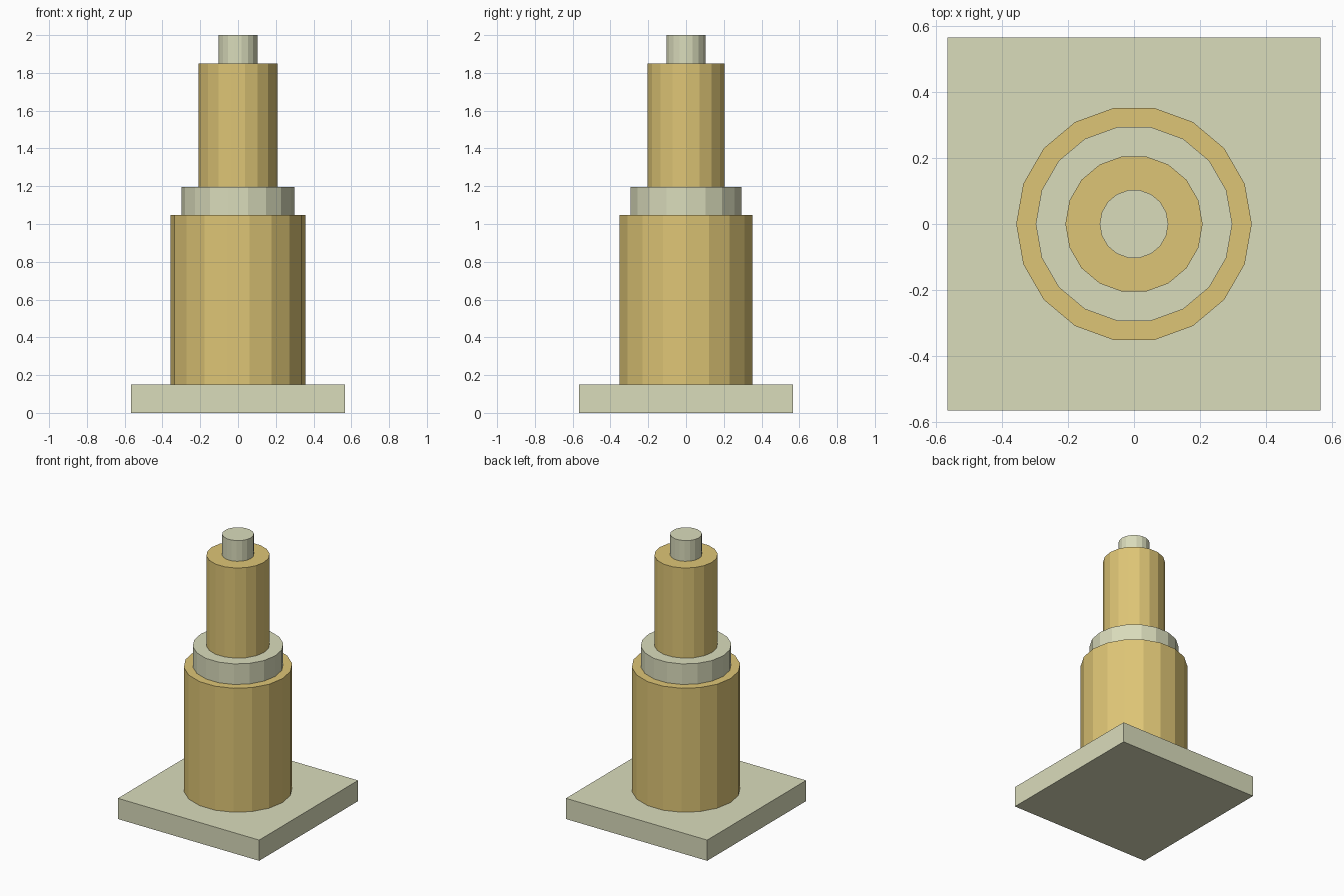
import bpy
import math

if "Cube" in bpy.data.objects:
    bpy.data.objects.remove(bpy.data.objects["Cube"])


def material(name, rgb):
    m = bpy.data.materials.new(name)
    m.diffuse_color = (*rgb, 1.0)
    m.use_nodes = True
    m.node_tree.nodes["Principled BSDF"].inputs["Base Color"].default_value = m.diffuse_color
    return m


pale = material("pale_stone", (0.70, 0.715, 0.50))
gold = material("gold_stone", (0.73, 0.56, 0.18))

# Square base plate
BASE_HALF, BASE_TOP = 0.566, 0.15
bpy.ops.mesh.primitive_cube_add(size=1, location=(0, 0, BASE_TOP / 2))
base = bpy.context.object
base.name = "base_plate"
base.scale = (2 * BASE_HALF, 2 * BASE_HALF, BASE_TOP)
bpy.ops.object.transform_apply(location=False, rotation=False, scale=True)
base.data.materials.append(pale)


# Flat-shaded 18-sided drum with a vertex on the x axis
def drum(name, radius, z0, z1, mat):
    bpy.ops.mesh.primitive_cylinder_add(
        vertices=18, radius=radius, depth=z1 - z0,
        location=(0, 0, (z0 + z1) / 2), rotation=(0, 0, math.pi / 2))
    ob = bpy.context.object
    ob.name = name
    ob.data.materials.append(mat)


# Stacked drums, bottom to top
z = BASE_TOP
for name, radius, top, mat in (
    ("lower_column", 0.357, 1.048, gold),
    ("middle_collar", 0.298, 1.197, pale),
    ("upper_column", 0.208, 1.85, gold),
    ("top_pin", 0.104, 2.0, pale),
):
    drum(name, radius, z, top, mat)
    z = top
